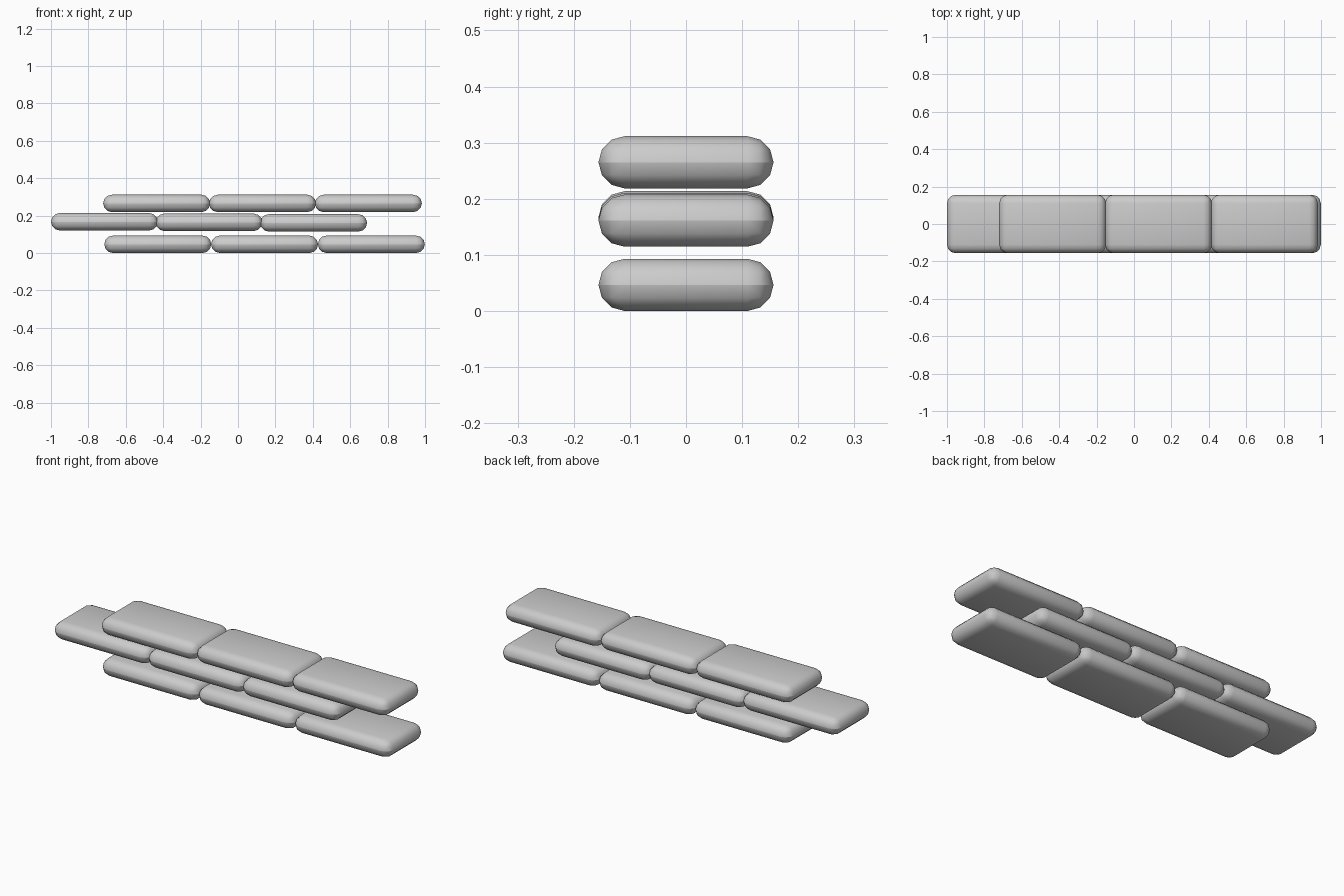
import bpy

if "Cube" in bpy.data.objects:
    bpy.data.objects.remove(bpy.data.objects["Cube"])

L, W, H = 0.572, 0.312, 0.093  # brick size


def brick(name, x, z):
    bpy.ops.mesh.primitive_cube_add(size=1, location=(x, 0, z))
    ob = bpy.context.object
    ob.name = name
    ob.scale = (L, W, H)
    bpy.ops.object.transform_apply(location=False, rotation=False, scale=True)
    # fully rounded edges, three facets per quarter turn
    bev = ob.modifiers.new("round_edges", "BEVEL")
    bev.width = H / 2
    bev.segments = 3
    bev.limit_method = 'NONE'
    bpy.ops.object.modifier_apply(modifier=bev.name)
    bpy.ops.object.shade_smooth_by_angle(angle=0.7)


# Three staggered courses: (name, first centre x, pitch, centre z of each brick)
courses = [
    ("bottom_brick", -0.429, 0.571, (0.0465, 0.0465, 0.0465)),
    ("middle_brick", -0.714, 0.559, (0.167, 0.164, 0.161)),
    ("top_brick", -0.435, 0.566, (0.265, 0.265, 0.265)),
]
for name, x0, pitch, heights in courses:
    for i, z in enumerate(heights):
        brick(f"{name}_{i + 1}", x0 + i * pitch, z)
